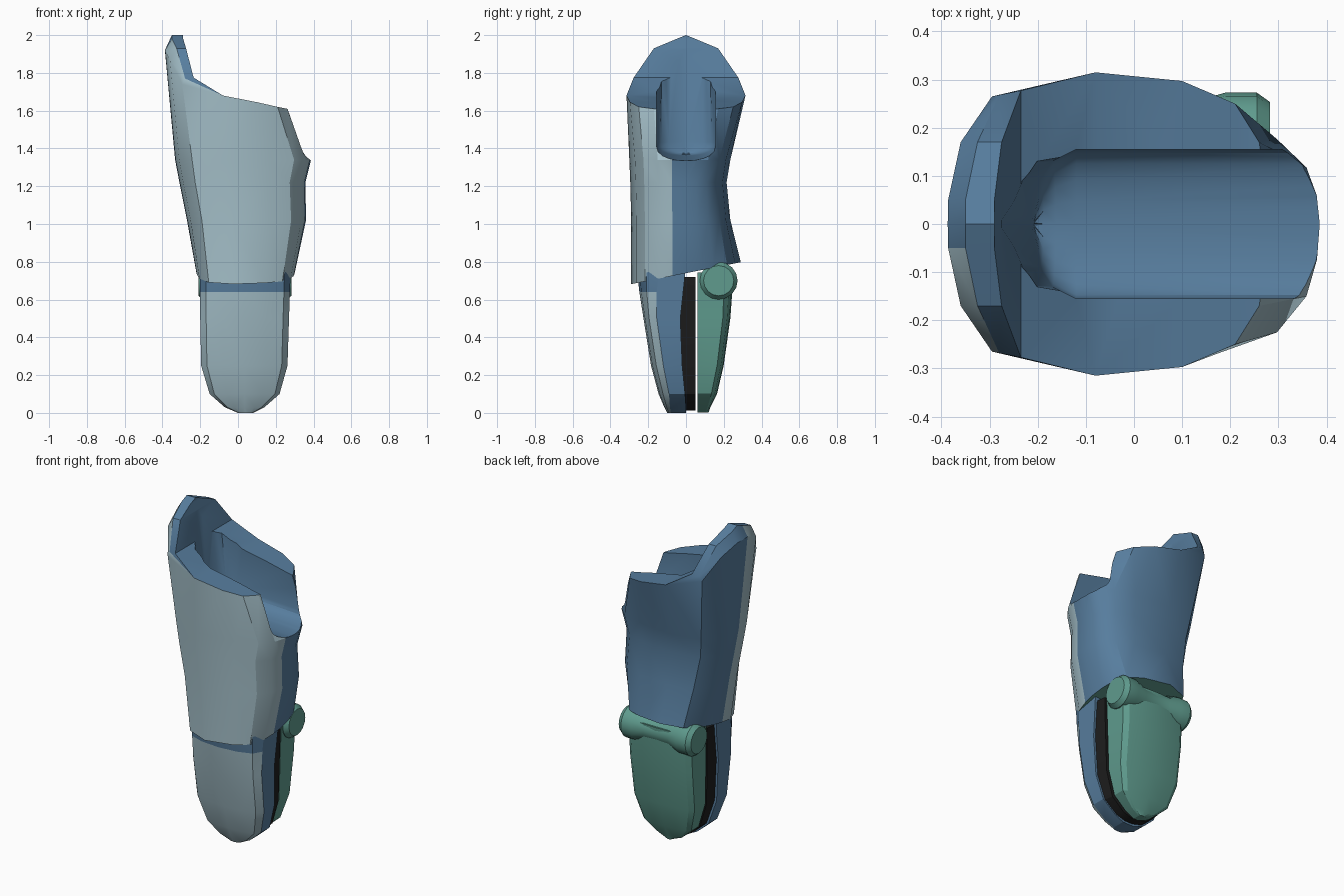
import bpy, bmesh, math

if "Cube" in bpy.data.objects:
    bpy.data.objects.remove(bpy.data.objects["Cube"])


def material(name, rgb):
    m = bpy.data.materials.new(name)
    m.diffuse_color = (*rgb, 1)
    m.use_nodes = True
    m.node_tree.nodes["Principled BSDF"].inputs["Base Color"].default_value = m.diffuse_color
    return m


MATS = [material("pale_blue", (0.37, 0.52, 0.58)), material("steel_blue", (0.095, 0.205, 0.34)),
        material("sea_green", (0.115, 0.33, 0.27)), material("black", (0.012, 0.012, 0.012))]
PALE, BLUE, GREEN, BLACK = range(4)


def loft(name, rings, rule, strip_top=False, end_mats=(BLUE, BLUE), angle=30):
    """Skin closed rings; rule(level, column) gives the colour of each side face."""
    bm = bmesh.new()
    vs = [[bm.verts.new(p) for p in r] for r in rings]
    n = len(rings[0])
    for k in range(len(vs) - 1):
        for j in range(n):
            i = (j + 1) % n
            f = bm.faces.new((vs[k][j], vs[k][i], vs[k + 1][i], vs[k + 1][j]))
            f.material_index = rule(k, j)
    bm.faces.new(vs[0][::-1]).material_index = end_mats[0]
    if strip_top:
        t = vs[-1]
        for i in range(n // 2):
            quad = [t[i], t[i + 1], t[n - i - 1], t[(n - i) % n]]
            bm.faces.new(list(dict.fromkeys(quad))).material_index = end_mats[1]
    else:
        bm.faces.new(vs[-1]).material_index = end_mats[1]
    bmesh.ops.remove_doubles(bm, verts=bm.verts, dist=0.0005)
    bmesh.ops.dissolve_degenerate(bm, edges=bm.edges, dist=0.0005)
    bmesh.ops.triangulate(bm, faces=[f for f in bm.faces if len(f.verts) == 4])
    bmesh.ops.recalc_face_normals(bm, faces=bm.faces)
    me = bpy.data.meshes.new(name)
    bm.to_mesh(me)
    bm.free()
    ob = bpy.data.objects.new(name, me)
    bpy.context.collection.objects.link(ob)
    for m in MATS:
        me.materials.append(m)
    smooth(ob, angle)
    return ob


def smooth(ob, angle):
    bpy.ops.object.select_all(action='DESELECT')
    ob.select_set(True)
    bpy.context.view_layer.objects.active = ob
    bpy.ops.object.shade_smooth_by_angle(angle=math.radians(angle))


# Sleeve: outline half, mirrored front to back
HALF = [(-1, 0), (-.99, -.15), (-.94, -.5), (-.75, -.85), (-.25, -1),
        (.4, -.9), (.75, -.75), (.92, -.5), (.98, -.25), (1, 0)]


def mirrored(half):
    return list(half) + [(p[0], -p[1], *p[2:]) for p in half[-2:0:-1]]


def sleeve_ring(xl, xr, yf, yb, z, tilt=0):
    ring = []
    for u, v in mirrored(HALF):
        y = v * (yf if v < 0 else yb)
        ring.append(((xl + xr) / 2 + u * (xr - xl) / 2, y, z + tilt * y))
    return ring


rings = [sleeve_ring(-.22, .30, .29, .29, .74, .2),
         sleeve_ring(-.27, .36, .29, .235, 1.02),
         sleeve_ring(-.31, .357, .295, .215, 1.22),
         sleeve_ring(-.333, .387, .30, .235, 1.34)]
rim = [(-.387, 0, 1.92), (-.386, -.05, 1.92), (-.36, -.17, 1.87), (-.295, -.265, 1.74),
       (-.08, -.315, 1.68), (.1, -.297, 1.645), (.21, -.25, 1.62), (.26, -.17, 1.61),
       (.27, -.1, 1.61), (.275, 0, 1.61)]
crest = [(-.35, 0, 2), (-.35, -.05, 1.98), (-.325, -.17, 1.93), (-.28, -.268, 1.77)]
inner = [(-.29, 0, 2), (-.29, -.05, 1.98), (-.275, -.17, 1.93), (-.235, -.277, 1.775)]
rings += [mirrored(rim), mirrored(crest + rim[4:]), mirrored(inner + rim[4:])]
sleeve = loft("sleeve", rings, lambda k, j: PALE if 1 <= j <= 7 and k < 5 else BLUE,
              True, (GREEN, BLUE))

# Rounded channel cut through the top and out of the right side
def channel_ring(x, s, lean):
    pts = [(.155 * math.sin(a * math.pi / 10), 1.335 + .07 * abs(a / 5) ** 2) for a in range(-5, 6)]
    pts = [(-.155, 2.3)] + pts + [(.155, 2.3)]
    return [(x - lean * (z - 1.36), y * s, z - .05 * (x - .39)) for y, z in pts]


cutter = loft("channel_cutter",
              [channel_ring(.6, 1, 0), channel_ring(-.12, 1, 0),
               channel_ring(-.165, .84, .1), channel_ring(-.19, .58, .11),
               channel_ring(-.21, .05, .12)], lambda k, j: BLUE)
cutter.hide_render = True
mod = sleeve.modifiers.new("channel", 'BOOLEAN')
mod.operation = 'DIFFERENCE'
mod.solver = 'EXACT'
mod.object = cutter
bpy.context.view_layer.objects.active = sleeve
bpy.ops.object.modifier_apply(modifier="channel")
bpy.data.objects.remove(cutter)
smooth(sleeve, 30)


# Hand plates: D-shaped sections stacked in z (xl, xr, y face, y side, y back)
def d_ring(z, xl, xr, yf, ys, yb):
    m, h = (xl + xr) / 2, (xr - xl) / 2
    arc = [(m - h * math.cos(a * math.pi / 6), ys + (yf - ys) * math.sin(a * math.pi / 6) ** .8)
           for a in range(1, 6)]
    return [(x, y, z) for x, y in [(xl, yb), (xl, ys)] + arc + [(xr, ys), (xr, yb)]]


# z, left, right of the rounded fingertip outline
OUTLINE = [(0, .0, .08), (.03, -.07, .14), (.1, -.15, .22), (.25, -.195, .262),
           (.5, -.2, .27), (.64, -.2, .275), (.78, -.205, .28)]
FRONT = [(-.10, -.08, 0), (-.115, -.085, 0), (-.145, -.09, -.005), (-.185, -.12, -.02),
         (-.225, -.155, -.03), (-.247, -.155, -.015), (-.262, -.14, 0)]
loft("front_hand_plate", [d_ring(*o, *f) for o, f in zip(OUTLINE, FRONT)],
     lambda k, j: PALE if 1 <= j <= 6 and k < 5 else BLUE, angle=25)

# Black padding behind the front plate
pad = [[(x, y, z) for x, y in ((xl + .012, f[2] - .01), (xr - .012, f[2] - .01),
                               (xr - .02, .05), (xl + .02, .05))]
       for (z, xl, xr), f in zip([(max(z, .012), a, b) for z, a, b in OUTLINE[:-1]] +
                                 [(.72, -.2, .275)], FRONT)]
loft("hand_padding", pad, lambda k, j: BLACK, end_mats=(BLACK, BLACK))

# Green back plate
BACK = [(.12, .105), (.13, .115), (.165, .135), (.2, .165), (.235, .195), (.245, .2), (.25, .2)]
loft("back_hand_plate",
     [d_ring(min(z, .74) + .003, xl + .02, xr - .025, b, s, .062)
      for (z, xl, xr), (b, s) in zip(OUTLINE, BACK)],
     lambda k, j: GREEN, end_mats=(GREEN, GREEN), angle=25)

# Waisted hinge pin along x
PIN = [(-.21, .08), (-.185, .1), (-.12, .1), (-.05, .08), (.12, .08), (.19, .1), (.255, .1), (.283, .08)]
loft("hinge_pin",
     [[(x, .173 + r * math.cos(a * math.pi / 8), .7 + r * math.sin(a * math.pi / 8))
       for a in range(16)] for x, r in PIN],
     lambda k, j: GREEN, end_mats=(GREEN, GREEN))
